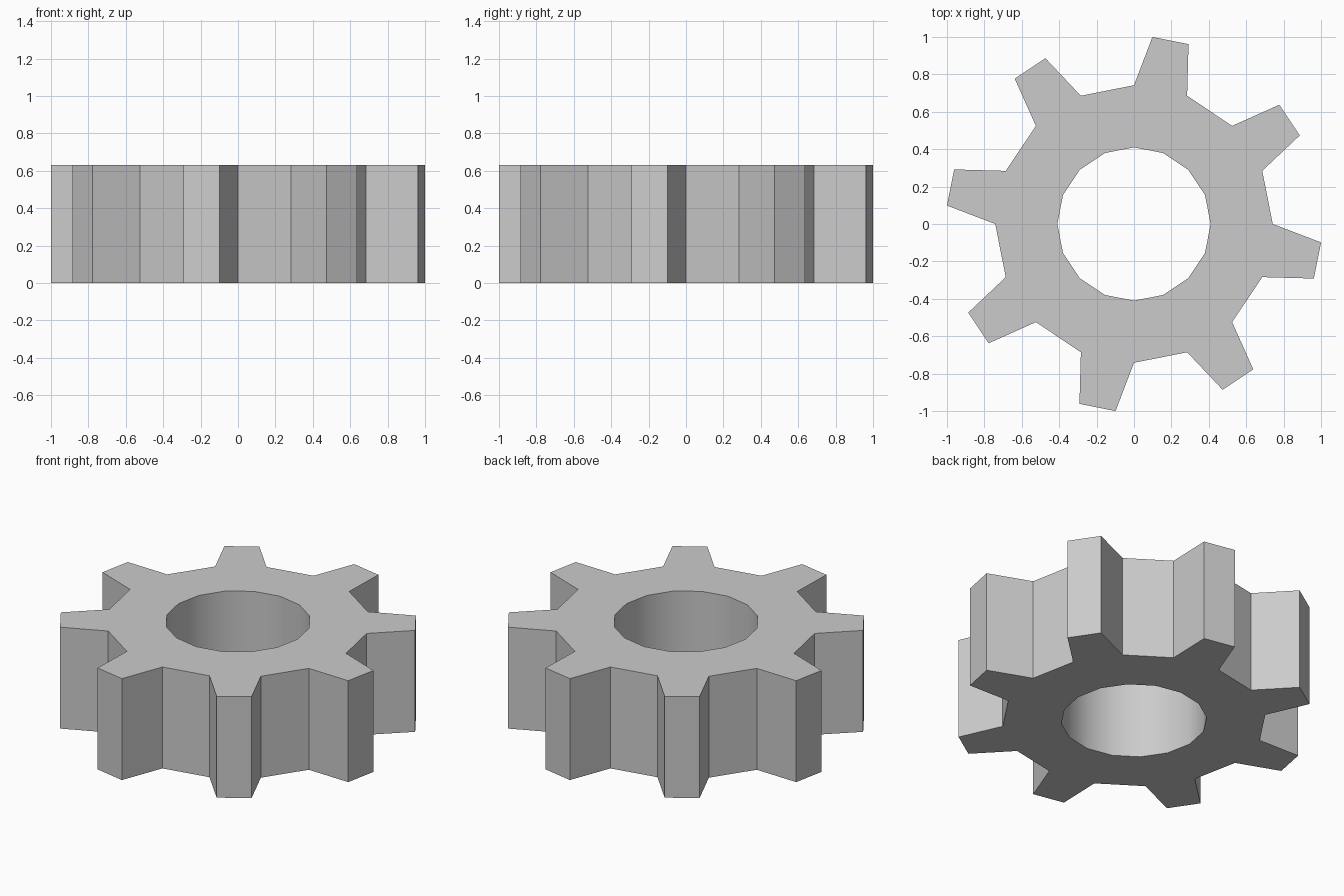
import bpy, bmesh
from math import radians, sin, cos

if "Cube" in bpy.data.objects:
    bpy.data.objects.remove(bpy.data.objects["Cube"])

TEETH, HEIGHT = 8, 0.63
R_TIP, R_ROOT, R_BORE = 1.0048, 0.742, 0.41
STEP = 360 / TEETH


def point(bm, r, deg):
    a = radians(deg)
    return bm.verts.new((r * cos(a), r * sin(a), 0))


bm = bmesh.new()

# Flat gear profile: bore ring, root ring and one pair of tip points per tooth
n = TEETH * 2
bore = [point(bm, R_BORE, i * STEP / 2) for i in range(n)]
root = [point(bm, R_ROOT, i * STEP / 2) for i in range(n)]
for i in range(n):
    j = (i + 1) % n
    bm.faces.new((bore[i], root[i], root[j], bore[j]))
    if i % 2:  # every second segment carries a tooth
        start = i * STEP / 2
        t1 = point(bm, R_TIP, start + STEP / 8)
        t2 = point(bm, R_TIP, start + STEP * 3 / 8)
        bm.faces.new((root[i], t1, t2, root[j]))

# Thicken the profile
ext = bmesh.ops.extrude_face_region(bm, geom=bm.faces[:], use_keep_orig=True)
top = [g for g in ext["geom"] if isinstance(g, bmesh.types.BMVert)]
bmesh.ops.translate(bm, verts=top, vec=(0, 0, HEIGHT))
bmesh.ops.recalc_face_normals(bm, faces=bm.faces[:])

# Smooth bore wall, flat everywhere else
for f in bm.faces:
    f.smooth = all(v.co.xy.length < R_BORE + 0.01 for v in f.verts)
for e in bm.edges:
    e.smooth = all(f.smooth for f in e.link_faces)

mesh = bpy.data.meshes.new("gear")
bm.to_mesh(mesh)
bm.free()
gear = bpy.data.objects.new("gear", mesh)
bpy.context.collection.objects.link(gear)
